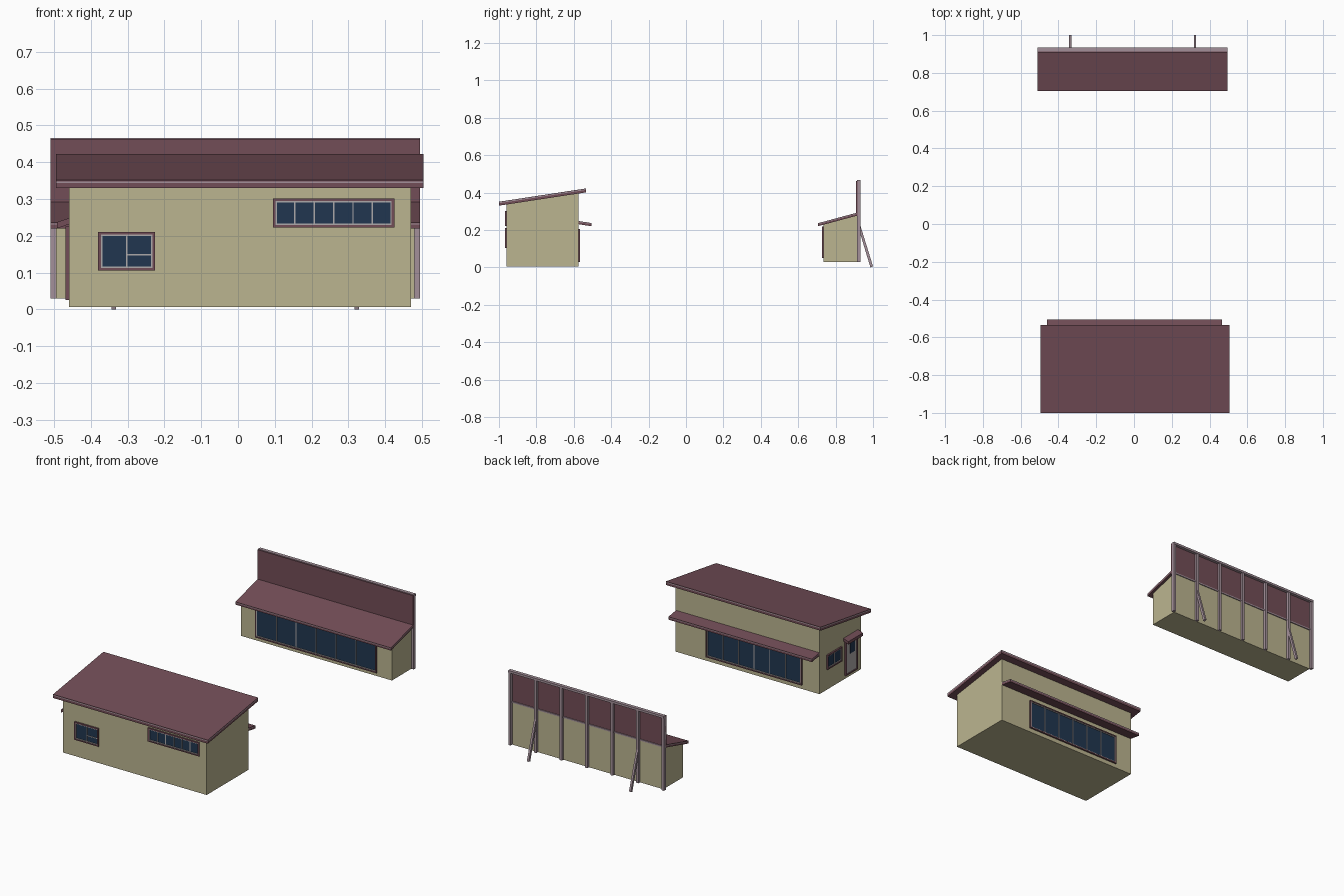
import bpy, bmesh

if "Cube" in bpy.data.objects:
    bpy.data.objects.remove(bpy.data.objects["Cube"])


def mat(name, rgb):
    m = bpy.data.materials.new(name)
    m.diffuse_color = (*rgb, 1)
    m.use_nodes = True
    m.node_tree.nodes["Principled BSDF"].inputs["Base Color"].default_value = m.diffuse_color
    return m


WALL = mat("tan_wall", (0.50, 0.46, 0.28))
ROOF = mat("maroon", (0.17, 0.075, 0.095))
TRIM = mat("pale_trim", (0.37, 0.28, 0.32))
GLASS = mat("dark_glass", (0.015, 0.037, 0.08))
FRAME = mat("grey_frame", (0.42, 0.40, 0.40))


def finish(name, bm, m):
    bmesh.ops.recalc_face_normals(bm, faces=bm.faces)
    me = bpy.data.meshes.new(name)
    bm.to_mesh(me)
    bm.free()
    me.materials.append(m)
    ob = bpy.data.objects.new(name, me)
    bpy.context.collection.objects.link(ob)
    return ob


def add_prism(bm, yz, x0, x1):
    # closed y-z profile swept along x
    a = [bm.verts.new((x0, y, z)) for y, z in yz]
    b = [bm.verts.new((x1, y, z)) for y, z in yz]
    bm.faces.new(a)
    bm.faces.new(b[::-1])
    for i in range(len(yz)):
        j = (i + 1) % len(yz)
        bm.faces.new((a[i], b[i], b[j], a[j]))


def prism(name, yz, spans, m):
    bm = bmesh.new()
    for x0, x1 in spans:
        add_prism(bm, yz, x0, x1)
    return finish(name, bm, m)


def boxes(name, items, m):
    # each item: x0, x1, y0, y1, z0, z1
    bm = bmesh.new()
    for x0, x1, y0, y1, z0, z1 in items:
        add_prism(bm, [(y0, z0), (y1, z0), (y1, z1), (y0, z1)], x0, x1)
    return finish(name, bm, m)


def on_wall(side, wall, u0, u1, z0, z1, depth):
    # box standing proud of a wall; u runs along the wall
    if side == "left":
        return (wall - depth, wall + 0.002, u0, u1, z0, z1)
    if side == "front":
        return (u0, u1, wall - depth, wall + 0.002, z0, z1)
    return (u0, u1, wall - 0.002, wall + depth, z0, z1)


def ring(side, wall, u0, u1, z0, z1, t, d):
    return [on_wall(side, wall, *r, d) for r in (
        (u0, u1, z0, z0 + t), (u0, u1, z1 - t, z1),
        (u0, u0 + t, z0 + t, z1 - t), (u1 - t, u1, z0 + t, z1 - t))]


def window(name, side, wall, u0, u1, z0, z1, panes, transom=False, t=0.007):
    boxes(name + "_surround", ring(side, wall, u0, u1, z0, z1, t, 0.009), ROOF)
    u0, u1, z0, z1 = u0 + t, u1 - t, z0 + t, z1 - t
    bars = ring(side, wall, u0, u1, z0, z1, 0.004, 0.006)
    for i in range(1, panes):
        u = u0 + (u1 - u0) * i / panes
        bars.append(on_wall(side, wall, u - 0.002, u + 0.002, z0, z1, 0.005))
    if transom:
        z = z0 + (z1 - z0) * 0.4
        bars.append(on_wall(side, wall, (u0 + u1) / 2, u1, z - 0.002, z + 0.002, 0.005))
    boxes(name + "_bars", bars, FRAME)
    boxes(name + "_glass", [on_wall(side, wall, u0, u1, z0, z1, 0.002)], GLASS)


def roof(name, y0, z0, y1, z1, x0, x1, layers):
    # sloped slab built from stacked layers, each (bottom, top, material)
    for i, (b, t, m) in enumerate(layers):
        prism(f"{name}_layer_{i + 1}", [(y0, z0 + b), (y1, z1 + b), (y1, z1 + t), (y0, z0 + t)],
              [(x0, x1)], m)


# main building
XL, XR, YF, YB = -0.46, 0.47, -0.96, -0.575
prism("main_walls", [(YF, 0.006), (YB, 0.006), (YB, 0.398), (YF, 0.34)], [(XL, XR)], WALL)
roof("main_roof", -1.0, 0.33, -0.535, 0.401, -0.495, 0.505,
     [(0, 0.013, ROOF), (0.013, 0.018, TRIM), (0.018, 0.021, ROOF)])
roof("rear_awning", YB, 0.231, -0.505, 0.22, XL, 0.467,
     [(0, 0.011, ROOF), (0.011, 0.014, TRIM), (0.014, 0.017, ROOF)])
window("small_window", "front", YF, -0.38, -0.225, 0.105, 0.21, 2, True)
window("strip_window", "front", YF, 0.095, 0.425, 0.222, 0.302, 6)
window("rear_window", "back", YB, -0.35, 0.27, 0.03, 0.205, 6)
window("side_window", "left", XL, -0.775, -0.64, 0.125, 0.21, 2)

# side door with its small canopy
boxes("door_surround", ring("left", XL, -0.918, -0.808, 0.025, 0.225, 0.007, 0.009), ROOF)
boxes("door_leaf", [on_wall("left", XL, -0.911, -0.815, 0.025, 0.218, 0.005)], FRAME)
boxes("door_glass", [on_wall("left", XL, -0.895, -0.85, 0.14, 0.205, 0.007)], GLASS)
bm = bmesh.new()
add_prism(bm, [(-0.93, 0.231), (-0.795, 0.231), (-0.795, 0.248), (-0.93, 0.248)], -0.492, XL)
for v in bm.verts:
    if v.co.x < -0.48:
        v.co.z -= 0.011
finish("door_canopy", bm, ROOF)

# rear stand: walls, lean-to roof and tall back screen
BL, BR = -0.51, 0.495
prism("stand_walls", [(0.735, 0.03), (0.917, 0.03), (0.917, 0.28), (0.735, 0.236)],
      [(-0.495, 0.48)], WALL)
roof("stand_roof", 0.705, 0.22, 0.912, 0.276, BL, BR,
     [(0, 0.010, ROOF), (0.010, 0.013, TRIM), (0.013, 0.016, ROOF)])
window("stand_window", "front", 0.735, -0.40, 0.385, 0.05, 0.218, 6)
boxes("back_screen", [(BL, BR, 0.909, 0.917, 0.275, 0.463)], ROOF)

# screen framing: seven posts, two rails and two raking struts
posts = [BL + 0.0075 + i * 0.165 for i in range(7)]
boxes("screen_posts", [(x - 0.0075, x + 0.0075, 0.914, 0.932, 0.03, 0.455) for x in posts], TRIM)
boxes("screen_rails", [(BL, BR, 0.914, 0.934, 0.453, 0.466),
                       (BL, BR, 0.915, 0.922, 0.276, 0.284)], TRIM)
prism("raking_struts", [(0.986, 0.0), (1.0, 0.005), (0.932, 0.225), (0.924, 0.205)],
      [(x - 0.006, x + 0.006) for x in (posts[1], posts[5])], TRIM)
